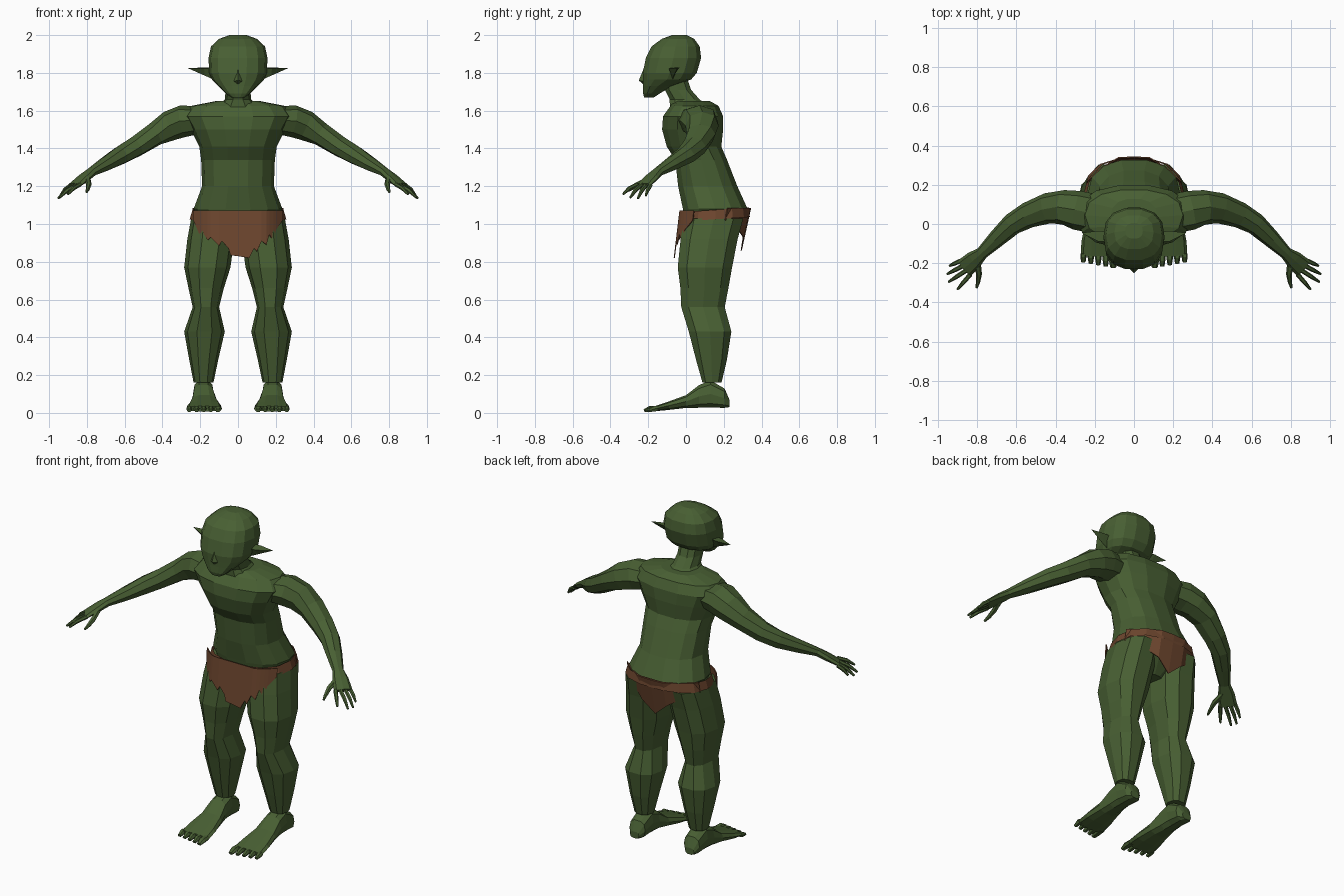
import bpy, math
from mathutils import Vector


def material(name, rgb):
    m = bpy.data.materials.new(name)
    m.diffuse_color = (*rgb, 1)
    return m


SKIN = material("green_skin", (0.065, 0.115, 0.033))
CLOTH = material("brown_cloth", (0.15, 0.06, 0.027))


def make(name, verts, faces, mat, mirror=False):
    me = bpy.data.meshes.new(name)
    me.from_pydata([tuple(v) for v in verts], [], faces)
    ob = bpy.data.objects.new(name, me)
    bpy.context.collection.objects.link(ob)
    me.materials.append(mat)
    bpy.ops.object.select_all(action='DESELECT')
    bpy.context.view_layer.objects.active = ob
    ob.select_set(True)
    bpy.ops.object.mode_set(mode='EDIT')
    bpy.ops.mesh.select_all(action='SELECT')
    bpy.ops.mesh.normals_make_consistent(inside=False)
    bpy.ops.object.mode_set(mode='OBJECT')
    if mirror:
        mod = ob.modifiers.new("mirror", 'MIRROR')
        mod.use_mirror_merge = False
    return ob


def oval(n, power, turn=0.0):
    """Unit rounded-box outline."""
    pts = []
    for i in range(n):
        a = 2 * math.pi * i / n + turn
        c, s = math.cos(a), math.sin(a)
        pts.append((math.copysign(abs(c) ** power, c), math.copysign(abs(s) ** power, s)))
    return pts


def skin_rings(name, rings, mat, mirror=False, caps=True):
    n = len(rings[0])
    verts = [p for r in rings for p in r]
    faces = []
    for k in range(len(rings) - 1):
        for i in range(n):
            j = (i + 1) % n
            faces.append((k * n + i, k * n + j, (k + 1) * n + j, (k + 1) * n + i))
    if caps:
        faces += [tuple(range(n)), tuple(range(len(verts) - n, len(verts)))]
    return make(name, verts, faces, mat, mirror)


def stack(name, rows, n, power=0.85, mat=SKIN, mirror=False, caps=True):
    """Level rings: (z, front y, back y, left x, right x)."""
    rings = []
    for z, yf, yb, xa, xb in rows:
        rings.append([((xa + xb) / 2 + (xb - xa) / 2 * c, (yf + yb) / 2 + (yb - yf) / 2 * s, z)
                      for c, s in oval(n, power)])
    return skin_rings(name, rings, mat, mirror, caps)


def limb(name, rows, n, power=0.9):
    """Rings across a path: (x, y, z, half height, half width), mirrored."""
    pts = [Vector(r[:3]) for r in rows]
    rings = []
    for k, r in enumerate(rows):
        t = (pts[min(k + 1, len(pts) - 1)] - pts[max(k - 1, 0)]).normalized()
        side = t.cross(Vector((0, 0, 1))).normalized()
        up = side.cross(t)
        rings.append([pts[k] + side * c * r[4] + up * s * r[3] for c, s in oval(n, power)])
    return skin_rings(name, rings, SKIN, True)


def sym(rows):
    return [(z, f, b, -w, w) for z, f, b, w in rows]


# Torso: hips, waist, overhanging chest, sloping shoulders
stack("torso", sym([
    (0.89, 0.04, 0.20, 0.06), (0.98, 0.00, 0.29, 0.18), (1.08, -0.02, 0.33, 0.235),
    (1.20, -0.045, 0.275, 0.19), (1.34, -0.06, 0.22, 0.195), (1.41, -0.105, 0.19, 0.205),
    (1.50, -0.13, 0.20, 0.25), (1.57, -0.125, 0.20, 0.29), (1.625, -0.085, 0.175, 0.25),
    (1.65, -0.06, 0.13, 0.12)]), 14)

# Neck leaning forward
stack("neck", sym([(1.61, -0.09, 0.14, 0.12), (1.66, -0.09, 0.075, 0.07),
                   (1.71, -0.115, 0.03, 0.065), (1.77, -0.13, 0.01, 0.065)]), 10)

# Head, with jaw below and rounded crown above
stack("head", sym([
    (1.67, -0.222, -0.17, 0.035), (1.69, -0.228, -0.14, 0.065), (1.73, -0.228, -0.07, 0.105),
    (1.765, -0.23, 0.03, 0.138), (1.80, -0.232, 0.06, 0.153), (1.88, -0.215, 0.083, 0.156),
    (1.94, -0.185, 0.075, 0.143), (1.98, -0.13, 0.045, 0.10), (2.0, -0.075, 0.005, 0.045)]), 14, 0.8)

# Nose wedge
make("nose", [(0, -0.225, 1.82), (-0.03, -0.22, 1.755), (0.03, -0.22, 1.755),
              (0, -0.25, 1.76), (0, -0.22, 1.735)],
     [(0, 1, 3), (0, 3, 2), (1, 4, 3), (4, 2, 3), (0, 2, 4, 1)], SKIN)

# Long pointed ears
make("ears", [(0.14, -0.09, 1.825), (0.14, -0.04, 1.83), (0.13, -0.07, 1.765),
              (0.18, -0.09, 1.822), (0.18, -0.035, 1.828), (0.175, -0.065, 1.785),
              (0.268, -0.045, 1.826)],
     [(0, 1, 4, 3), (1, 2, 5, 4), (2, 0, 3, 5), (3, 4, 6), (4, 5, 6), (5, 3, 6), (0, 2, 1)],
     SKIN, True)

# Arms from shoulder to palm
limb("arms", [
    (0.19, 0.05, 1.55, 0.07, 0.10), (0.29, 0.07, 1.545, 0.085, 0.10),
    (0.36, 0.085, 1.52, 0.08, 0.088), (0.44, 0.08, 1.475, 0.062, 0.078),
    (0.54, 0.045, 1.41, 0.055, 0.066), (0.62, 0.0, 1.365, 0.05, 0.056),
    (0.70, -0.075, 1.318, 0.038, 0.045), (0.775, -0.148, 1.275, 0.024, 0.032),
    (0.815, -0.182, 1.245, 0.02, 0.046), (0.865, -0.226, 1.205, 0.013, 0.052)], 8)

# Four fingers and a thumb on each hand
tips = [(0.94, -0.213, 1.15), (0.952, -0.255, 1.135), (0.945, -0.295, 1.14), (0.90, -0.333, 1.158)]
for i, tip in enumerate(tips):
    f = i / 3
    base = Vector((0.885 - 0.05 * f, -0.188 - 0.07 * f, 1.205 + 0.005 * f))
    mid = base.lerp(Vector(tip), 0.55) + Vector((0, 0, 0.008))
    limb("finger_%d" % (i + 1), [(*base, 0.011, 0.012), (*mid, 0.011, 0.011), (*tip, 0.006, 0.006)], 6)
limb("thumbs", [(0.80, -0.19, 1.245, 0.014, 0.018), (0.79, -0.255, 1.21, 0.014, 0.015),
                (0.795, -0.295, 1.185, 0.011, 0.011), (0.802, -0.325, 1.168, 0.006, 0.006)], 6)

# Legs
stack("legs", [
    (0.16, 0.085, 0.19, 0.13, 0.235), (0.28, 0.05, 0.22, 0.105, 0.258),
    (0.43, 0.01, 0.245, 0.07, 0.285), (0.56, -0.03, 0.21, 0.10, 0.24),
    (0.66, -0.035, 0.23, 0.075, 0.262), (0.77, -0.05, 0.25, 0.04, 0.285),
    (0.92, -0.035, 0.28, 0.02, 0.268), (1.03, -0.015, 0.31, 0.03, 0.248)], 10, 0.85, SKIN, True)

# Feet: sections from heel to ball, (y, low z, high z, inner x, outer x)
foot = [(0.23, 0.03, 0.07, 0.155, 0.215), (0.205, 0.025, 0.13, 0.13, 0.235),
        (0.13, 0.025, 0.175, 0.128, 0.238), (0.07, 0.025, 0.15, 0.125, 0.24),
        (0.0, 0.025, 0.095, 0.11, 0.25), (-0.09, 0.015, 0.062, 0.09, 0.268),
        (-0.165, 0.008, 0.036, 0.085, 0.272)]
skin_rings("feet", [[((a + b) / 2 + (b - a) / 2 * c, y, (lo + hi) / 2 + (hi - lo) / 2 * s)
                     for c, s in oval(10, 0.75)] for y, lo, hi, a, b in foot], SKIN, True)

# Toes
for i in range(5):
    x = 0.106 + 0.038 * i
    w = 0.021 if i == 0 else 0.016
    end = -0.222 + 0.007 * i
    limb("toe_%d" % (i + 1), [(x, -0.15, 0.024, 0.014, w), (x, end + 0.03, 0.022, 0.016, w),
                              (x, end, 0.012, 0.009, w * 0.7)], 6)

# Belt band around the hips
belt = []
for z, grow in ((1.025, 0.012), (1.075, 0.006)):
    w = 0.25 if z < 1.05 else 0.238
    belt.append([((w + grow * 0.5) * c, 0.155 + (0.175 + grow) * s, z + 0.012 * s)
                 for c, s in oval(14, 0.85)])
skin_rings("belt", belt, CLOTH, caps=False)


def flap(name, outline, top, y_at):
    """Hanging cloth with a ragged hem: outline is (x, hem z)."""
    verts, faces = [], []
    for x, hem in outline:
        for k in range(3):
            z = top + (hem - top) * k / 2
            verts.append((x, y_at(x, z), z))
    for i in range(len(outline) - 1):
        for k in range(2):
            a = i * 3 + k
            faces.append((a, a + 3, a + 4, a + 1))
    ob = make(name, verts, faces, CLOTH)
    mod = ob.modifiers.new("thickness", 'SOLIDIFY')
    mod.thickness = 0.006
    mod.offset = 0


# Ragged front flap and pointed back flap
flap("front_flap", [(-0.235, 1.02), (-0.20, 0.94), (-0.185, 0.955), (-0.16, 0.915), (-0.145, 0.93),
                    (-0.10, 0.885), (-0.085, 0.91), (-0.05, 0.87), (-0.04, 0.835), (0.0, 0.83),
                    (0.06, 0.82), (0.085, 0.87), (0.10, 0.855), (0.125, 0.91), (0.15, 0.89),
                    (0.165, 0.945), (0.185, 0.91), (0.20, 0.97), (0.235, 1.02)],
     1.07, lambda x, z: -0.032 - 0.12 * (1.07 - z) + 2.2 * max(0, abs(x) - 0.13) ** 1.5)
flap("back_flap", [(-0.24, 1.02), (-0.17, 0.99), (-0.08, 0.93), (0.0, 0.86),
                   (0.08, 0.93), (0.17, 0.99), (0.24, 1.02)],
     1.085, lambda x, z: 0.342 - 0.22 * (1.085 - z) - 1.6 * max(0, abs(x) - 0.06) ** 1.5)
